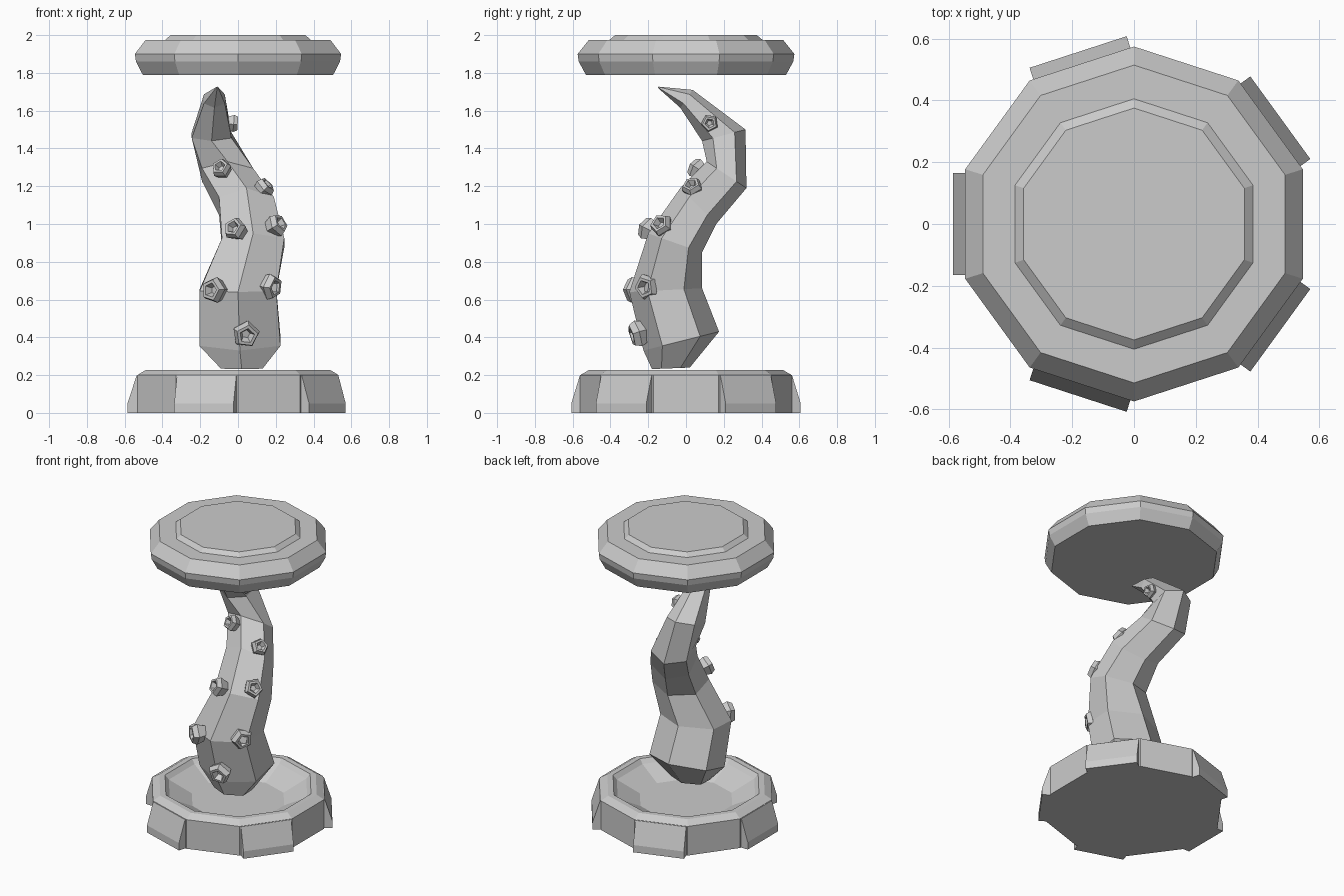
import bpy, bmesh, math
from mathutils import Vector

if "Cube" in bpy.data.objects:
    bpy.data.objects.remove(bpy.data.objects["Cube"])


def finish(name, bm):
    bmesh.ops.recalc_face_normals(bm, faces=bm.faces)
    me = bpy.data.meshes.new(name)
    bm.to_mesh(me)
    bm.free()
    ob = bpy.data.objects.new(name, me)
    bpy.context.collection.objects.link(ob)
    return ob


def loft(bm, rings):
    """Skin a list of point rings and close both ends."""
    loops = [[bm.verts.new(p) for p in r] for r in rings]
    for a, b in zip(loops, loops[1:]):
        n = len(a)
        for i in range(n):
            j = (i + 1) % n
            bm.faces.new((a[i], a[j], b[j], b[i]))
    bm.faces.new(loops[0][::-1])
    bm.faces.new(loops[-1])


def decagon(r, z):
    return [Vector((r * math.cos(math.radians(90 + 36 * i)),
                    r * math.sin(math.radians(90 + 36 * i)), z)) for i in range(10)]


def lathe(name, profile):
    bm = bmesh.new()
    loft(bm, [decagon(r, z) for r, z in profile])
    return finish(name, bm)


# Stone basin with a sunken bowl
lathe("basin", [(.56, 0), (.56, .2), (.512, .228), (.475, .228), (.45, .2), (.3, .125)])

# Flared stone panels on every other basin side
bm = bmesh.new()
for k in range(5):
    a = math.radians(36 + 72 * k)
    n = Vector((math.cos(a), math.sin(a), 0))
    t = Vector((-n.y, n.x, 0))
    section = [(.50, 0), (.585, 0), (.585, .05), (.537, .198), (.50, .198)]
    loft(bm, [[n * d + t * w + Vector((0, 0, z)) for d, z in section] for w in (-.165, .165)])
finish("basin_panels", bm)

# Floating lid with raised centre plate
lathe("lid", [(.53, 1.79), (.568, 1.86), (.574, 1.9), (.514, 1.975), (.405, 1.975), (.375, 2.0)])

# Tentacle: centre x, half width, front (y, z), back (y, z)
spine = [
    (.02, .11, (-.18, .232), (.02, .24)),
    (.01, .215, (-.225, .33), (.175, .43)),
    (.0, .203, (-.30, .64), (.085, .66)),
    (.08, .165, (-.20, .95), (.085, .85)),
    (.045, .145, (-.03, 1.19), (.16, 1.0)),
    (-.055, .135, (.11, 1.33), (.32, 1.19)),
    (-.14, .105, (.085, 1.44), (.315, 1.50)),
    (-.125, .055, (-.03, 1.615), (.035, 1.71)),
    (-.11, .004, (-.15, 1.722), (-.145, 1.727)),
]
rings, axis = [], []
for x, w, f, b in spine:
    f, b = Vector((x, *f)), Vector((x, *b))
    c = (f + b) / 2
    axis.append(c)
    rings.append([c + (f - c) * math.cos(math.radians(60 * i))
                  + Vector((w / .866 * math.sin(math.radians(60 * i)), 0, 0)) for i in range(6)])
bm = bmesh.new()
loft(bm, rings)
finish("tentacle", bm)

# Five-sided sucker cups pointing away from the tentacle axis: x, y, z, rim radius
cups = [(.04, -.245, .42, .075), (-.12, -.265, .65, .072), (.165, -.2, .67, .072),
        (-.01, -.195, .97, .064), (.2, -.125, .99, .064), (.135, .035, 1.19, .058),
        (-.085, .06, 1.29, .056), (-.03, .125, 1.535, .048)]
bm = bmesh.new()
for x, y, z, r in cups:
    p = Vector((x, y, z))
    near = []
    for a, b in zip(axis, axis[1:]):
        s = max(0, min(1, (p - a).dot(b - a) / (b - a).length_squared))
        near.append(a + (b - a) * s)
    n = (p - min(near, key=lambda q: (q - p).length)).normalized()
    u = n.orthogonal().normalized()
    v = n.cross(u)
    loft(bm, [[p + n * h * r + (u * math.cos(i * math.tau / 5) + v * math.sin(i * math.tau / 5)) * r * k
               for i in range(5)]
              for k, h in ((.6, -.9), (1, .15), (.8, .6), (.55, .6), (.3, .1))])
finish("sucker_cups", bm)
